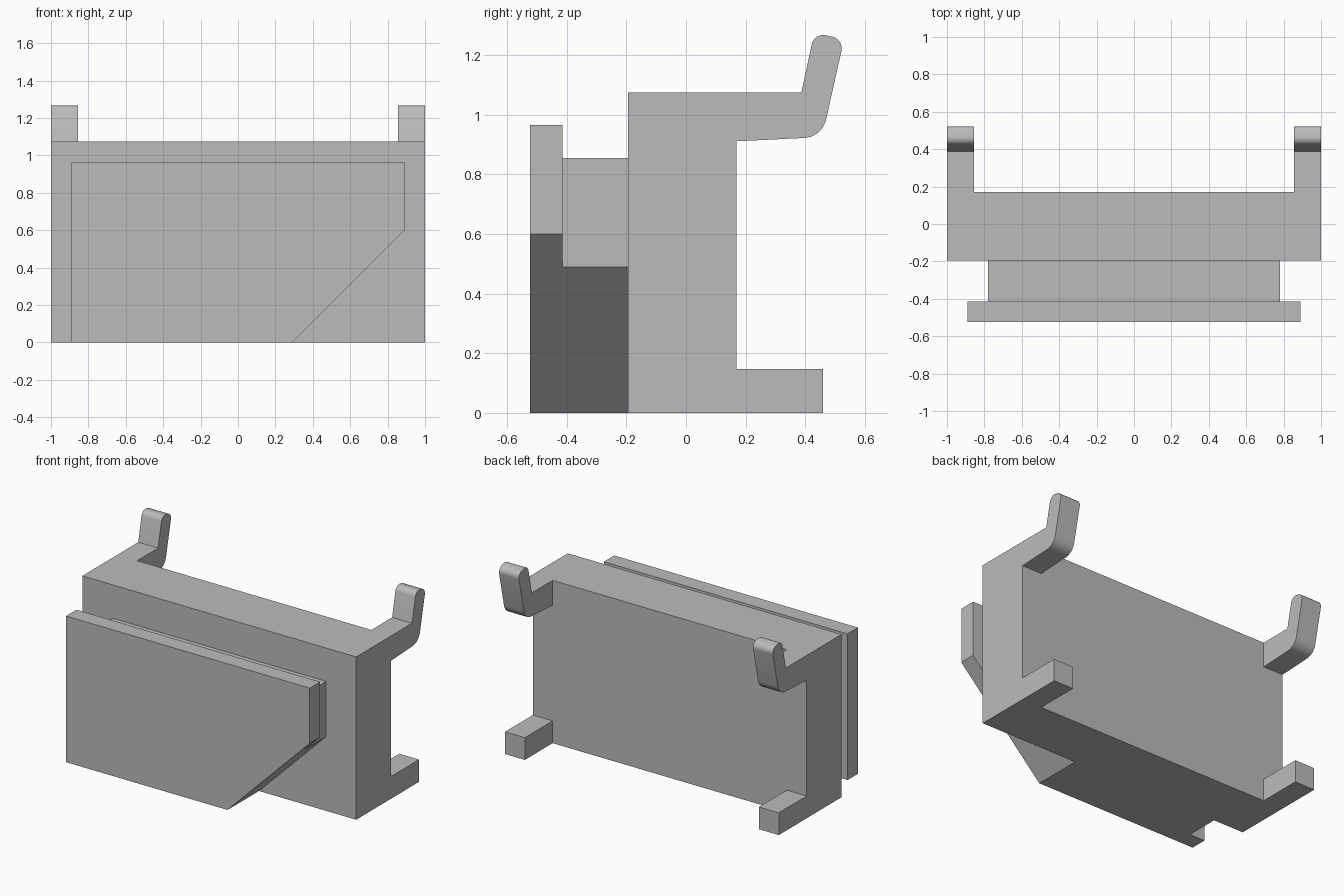
import bpy, bmesh, math
from mathutils import Vector

cube = bpy.data.objects.get("Cube")
if cube:
    bpy.data.objects.remove(cube)

grey = bpy.data.materials.new("plain grey")
grey.use_nodes = True
colour = (0.5, 0.5, 0.5, 1)
grey.diffuse_color = colour
grey.node_tree.nodes["Principled BSDF"].inputs["Base Color"].default_value = colour


def rounded(points, steps=8):
    """Outline from (u, v, radius) corners, with arcs where radius > 0."""
    out = []
    for i, (u, v, r) in enumerate(points):
        p = Vector((u, v))
        if not r:
            out.append(p)
            continue
        a = (Vector(points[i - 1][:2]) - p).normalized()
        b = (Vector(points[(i + 1) % len(points)][:2]) - p).normalized()
        half = a.angle(b) / 2
        centre = p + (a + b).normalized() * (r / math.sin(half))
        start = p + a * (r / math.tan(half)) - centre
        end = p + b * (r / math.tan(half)) - centre
        sweep = start.angle(end)
        for k in range(steps + 1):
            t = k / steps
            out.append(centre + (start * math.sin((1 - t) * sweep)
                                 + end * math.sin(t * sweep)) / math.sin(sweep))
    return out


def prism(name, outline, low, high, axis):
    """Extrude a flat outline along x (outline in y, z) or y (outline in x, z)."""
    place = (lambda u, v: (low, u, v)) if axis == "x" else (lambda u, v: (u, low, v))
    shift = (high - low, 0, 0) if axis == "x" else (0, high - low, 0)
    bm = bmesh.new()
    face = bm.faces.new([bm.verts.new(place(u, v)) for u, v in outline])
    extruded = bmesh.ops.extrude_face_region(bm, geom=[face], use_keep_orig=True)["geom"]
    bmesh.ops.translate(bm, vec=shift,
                        verts=[g for g in extruded if isinstance(g, bmesh.types.BMVert)])
    bmesh.ops.recalc_face_normals(bm, faces=bm.faces)
    mesh = bpy.data.meshes.new(name)
    bm.to_mesh(mesh)
    bm.free()
    mesh.materials.append(grey)
    obj = bpy.data.objects.new(name, mesh)
    bpy.context.collection.objects.link(obj)
    return obj


# Body: side profile with foot and upturned hook, swept across the full width
BACK, FRONT = 0.17, -0.195
side = rounded([
    (FRONT, 0, 0), (0.46, 0, 0), (0.46, 0.147, 0), (BACK, 0.147, 0),
    (BACK, 0.911, 0), (0.457, 0.925, 0.08),
    (0.53, 1.253, 0.04), (0.43, 1.275, 0.04),
    (0.387, 1.075, 0), (FRONT, 1.075, 0)])
body = prism("body_with_hooks_and_feet", side, -1, 1, "x")

# Clear the middle so hooks and feet stay only at both ends
cutter = prism("middle_cutter", [(BACK, -1), (1, -1), (1, 2), (BACK, 2)], -0.855, 0.855, "x")
cutter.hide_render = True
cut = body.modifiers.new("clear_middle", "BOOLEAN")
cut.operation, cut.solver, cut.object = "DIFFERENCE", "EXACT", cutter
bpy.context.view_layer.objects.active = body
bpy.ops.object.modifier_apply(modifier=cut.name)
bpy.data.objects.remove(cutter)

bpy.ops.object.select_all(action="DESELECT")
body.select_set(True)
bpy.ops.object.shade_smooth_by_angle(angle=math.radians(30))


def clipped_panel(name, half, top, low, high):
    """Upright panel whose lower left-hand corner is cut at 45 degrees."""
    foot = 0.29
    outline = [(-half, 0), (foot, 0), (half, half - foot), (half, top), (-half, top)]
    return prism(name, outline, low, high, "y")


# Stepped front: spacer block, then the wider front plate
clipped_panel("spacer_block", 0.78, 0.855, -0.415, FRONT)
clipped_panel("front_plate", 0.89, 0.965, -0.523, -0.415)
